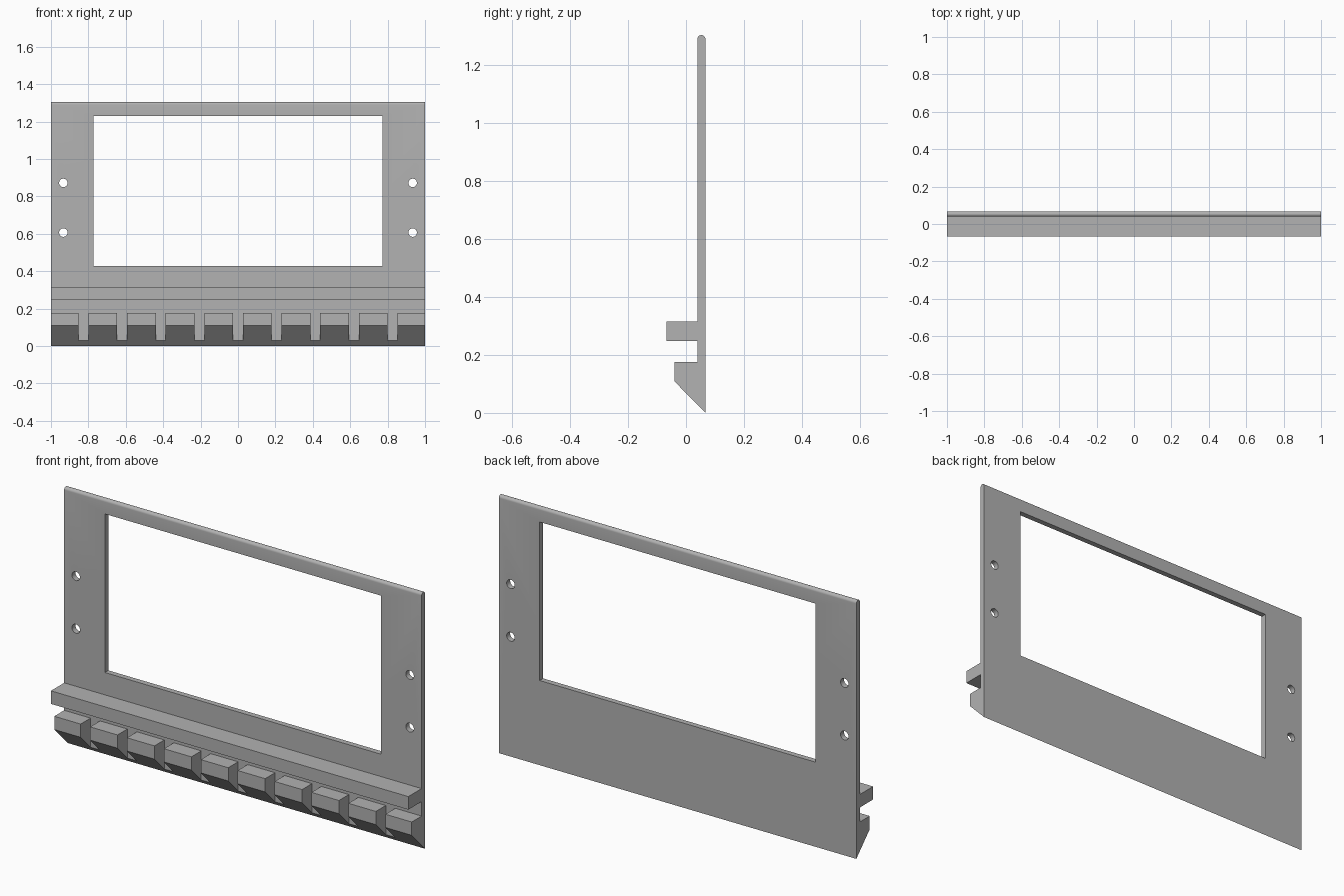
import bpy, bmesh, math
from mathutils import Matrix, Vector

cube = bpy.data.objects.get("Cube")
if cube:
    bpy.data.objects.remove(cube, do_unlink=True)

grey = bpy.data.materials.new("plain grey")
grey.use_nodes = True
colour = (0.445, 0.445, 0.445, 1)
grey.diffuse_color = colour
grey.node_tree.nodes["Principled BSDF"].inputs["Base Color"].default_value = colour

FRONT, BACK, TOP = 0.039, 0.067, 1.304
RADIUS = (BACK - FRONT) / 2


def add_object(name, bm):
    bmesh.ops.recalc_face_normals(bm, faces=bm.faces)
    mesh = bpy.data.meshes.new(name)
    bm.to_mesh(mesh)
    bm.free()
    mesh.materials.append(grey)
    obj = bpy.data.objects.new(name, mesh)
    bpy.context.collection.objects.link(obj)
    return obj


def add_box(bm, low, high):
    low, high = Vector(low), Vector(high)
    place = Matrix.Translation((low + high) / 2) @ Matrix.Diagonal((*(high - low), 1))
    bmesh.ops.create_cube(bm, size=1, matrix=place)


# Side profile: chamfered foot, tooth ledge, rail and rounded top edge
profile = [(BACK, 0), (-0.04, 0.109), (-0.04, 0.176), (FRONT, 0.176),
           (FRONT, 0.249), (-0.067, 0.249), (-0.067, 0.315), (FRONT, 0.315)]
steps = 12
for i in range(steps + 1):
    a = math.pi * (1 - i / steps)
    profile.append((FRONT + RADIUS + RADIUS * math.cos(a),
                    TOP - RADIUS + RADIUS * math.sin(a)))

bm = bmesh.new()
side = bm.faces.new([bm.verts.new((-1, y, z)) for y, z in profile])
grown = bmesh.ops.extrude_face_region(bm, geom=[side])["geom"]
bmesh.ops.translate(bm, vec=(2, 0, 0),
                    verts=[v for v in grown if isinstance(v, bmesh.types.BMVert)])
if not any(len(f.verts) == len(profile) and f.calc_center_median().x < -0.9 for f in bm.faces):
    bm.faces.new([v for v in side.verts])
panel = add_object("face_panel", bm)

# Cutters: window, screw holes and the slots between the teeth
bm = bmesh.new()
add_box(bm, (-0.772, -0.2, 0.428), (0.772, 0.2, 1.23))
for x in (-0.934, 0.934):
    for z in (0.606, 0.872):
        bmesh.ops.create_cone(bm, cap_ends=True, segments=32, radius1=0.0225,
                              radius2=0.0225, depth=0.4,
                              matrix=Matrix.Translation((x, 0, z)) @ Matrix.Rotation(math.pi / 2, 4, 'X'))
for i in range(-4, 5):
    x = i * 0.2065
    add_box(bm, (x - 0.0265, -0.2, 0.01), (x + 0.0265, FRONT, 0.21))
cutter = add_object("opening_cutter", bm)
cutter.hide_render = True

cut = panel.modifiers.new("openings", 'BOOLEAN')
cut.operation = 'DIFFERENCE'
cut.solver = 'EXACT'
cut.object = cutter
bpy.context.view_layer.objects.active = panel
panel.select_set(True)
bpy.ops.object.modifier_apply(modifier=cut.name)
bpy.data.objects.remove(cutter, do_unlink=True)
bpy.ops.object.shade_smooth_by_angle(angle=math.radians(30))
